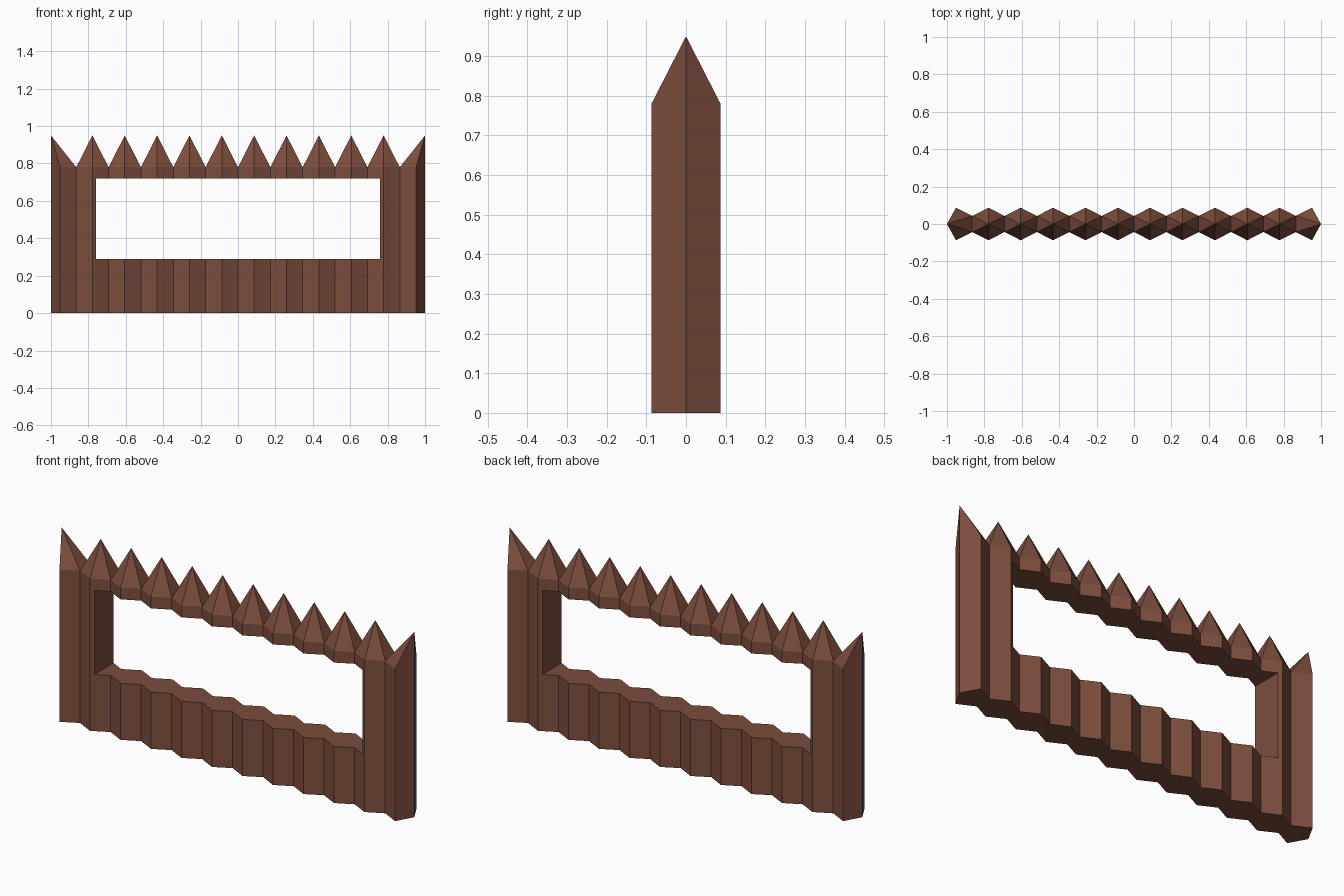
import bpy, bmesh

if "Cube" in bpy.data.objects:
    bpy.data.objects.remove(bpy.data.objects["Cube"])

LOGS = 12
PITCH = 0.173          # spacing of the six-sided logs
RIDGE, VALLEY = 0.087, 0.043   # half depths at a log's middle and at its joints
SHOULDER, TIP = 0.78, 0.95

mat = bpy.data.materials.new("brown_wood")
mat.diffuse_color = (0.2, 0.075, 0.047, 1)
mat.use_nodes = True
mat.node_tree.nodes["Principled BSDF"].inputs["Base Color"].default_value = mat.diffuse_color

# Palisade wall: joined logs, each with a pointed tip
bm = bmesh.new()
for i in range(LOGS):
    x = (i - (LOGS - 1) / 2) * PITCH
    l, r = x - PITCH / 2, x + PITCH / 2
    left = [(l, VALLEY), (l, -VALLEY)]
    right = [(r, -VALLEY), (r, VALLEY)]
    tip_x = x
    if i == 0:                       # end logs taper to an edge, tip at the end
        left, tip_x = [(-1, 0)], -1
    if i == LOGS - 1:
        right, tip_x = [(1, 0)], 1
    ring = left + [(x, -RIDGE)] + right + [(x, RIDGE)]
    low = [bm.verts.new((a, b, 0)) for a, b in ring]
    high = [bm.verts.new((a, b, SHOULDER)) for a, b in ring]
    tip = bm.verts.new((tip_x, 0, TIP))
    bm.faces.new(low[::-1])
    for j in range(len(ring)):
        k = (j + 1) % len(ring)
        bm.faces.new((high[j], high[k], tip))
        if ring[j][0] != ring[k][0]:         # no wall inside the joints
            bm.faces.new((low[j], low[k], high[k], high[j]))
bmesh.ops.remove_doubles(bm, verts=bm.verts, dist=1e-4)
bmesh.ops.recalc_face_normals(bm, faces=bm.faces)
mesh = bpy.data.meshes.new("palisade_wall")
bm.to_mesh(mesh)
bm.free()
wall = bpy.data.objects.new("palisade_wall", mesh)
bpy.context.collection.objects.link(wall)
mesh.materials.append(mat)

# Wide window opening through the wall
bpy.ops.mesh.primitive_cube_add(size=1, location=(0, 0, (0.29 + 0.72) / 2))
cutter = bpy.context.object
cutter.name = "window_cutter"
cutter.scale = (1.52, 0.5, 0.43)
cutter.hide_render = True
cutter.data.materials.append(mat)

cut = wall.modifiers.new("window", 'BOOLEAN')
cut.operation = 'DIFFERENCE'
cut.solver = 'EXACT'
cut.object = cutter
bpy.context.view_layer.objects.active = wall
bpy.ops.object.modifier_apply(modifier=cut.name)
bpy.data.objects.remove(cutter)
